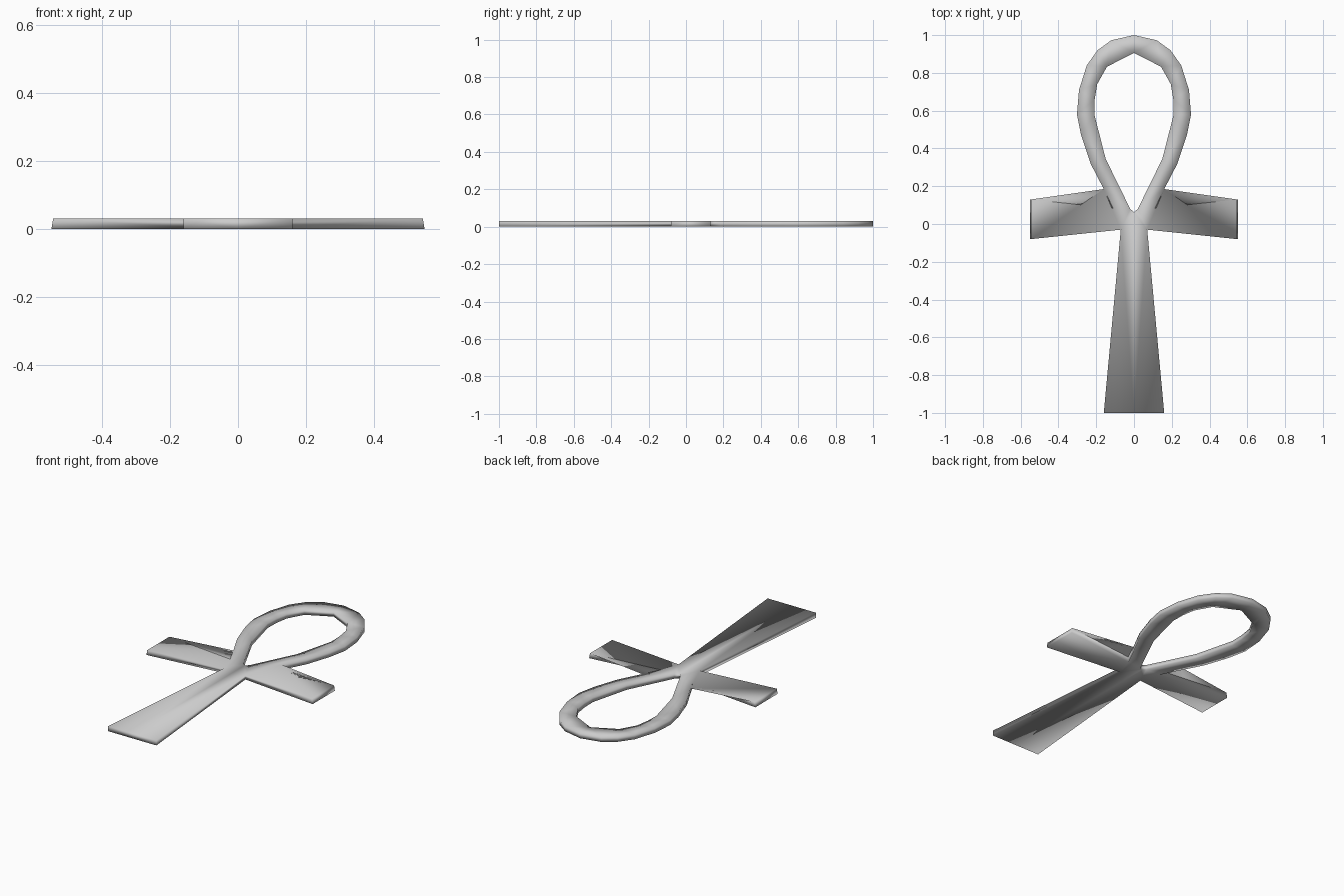
import bpy, bmesh

if "Cube" in bpy.data.objects:
    bpy.data.objects.remove(bpy.data.objects["Cube"])

H = 0.03
# Right half of the outline: stem, arm, outside of loop, then inside of loop
stem = [(0, -1), (0.16, -1), (0.07, -0.03)]
arm = [(0.55, -0.08), (0.55, 0.13)]
outer = [(0.11, 0.083), (0.16, 0.185), (0.23, 0.32), (0.28, 0.47), (0.302, 0.58),
         (0.291, 0.71), (0.25, 0.84), (0.193, 0.92), (0.12, 0.973), (0, 1)]
inner = [(0, 0.905), (0.143, 0.833), (0.195, 0.74), (0.208, 0.66), (0.21, 0.58),
         (0.15, 0.345), (0.02, 0.08), (0, 0.063)]
outline = stem + arm + outer + inner

bm = bmesh.new()
bottom = [bm.verts.new((x, y, 0)) for x, y in outline]
# Arm ends lean in slightly towards the top face
top = [bm.verts.new((x - 0.005 if x > 0.5 else x, y, H)) for x, y in outline]

# Top and bottom plates
bm.faces.new(top)
bm.faces.new(bottom[::-1])

# Side walls, left open along the mirror plane
n = len(outline)
for i in range(n):
    j = (i + 1) % n
    if outline[i][0] == 0 and outline[j][0] == 0:
        continue
    bm.faces.new((bottom[i], bottom[j], top[j], top[i]))

bmesh.ops.triangulate(bm, faces=[f for f in bm.faces if len(f.verts) > 4],
                      ngon_method='BEAUTY')
for f in bm.faces:
    f.smooth = True

mesh = bpy.data.meshes.new("looped_cross")
bm.to_mesh(mesh)
bm.free()
obj = bpy.data.objects.new("looped_cross", mesh)
bpy.context.collection.objects.link(obj)

# Left half
mirror = obj.modifiers.new("mirror", 'MIRROR')
mirror.use_axis[0] = True
mirror.use_mirror_merge = True
mirror.merge_threshold = 0.0005
